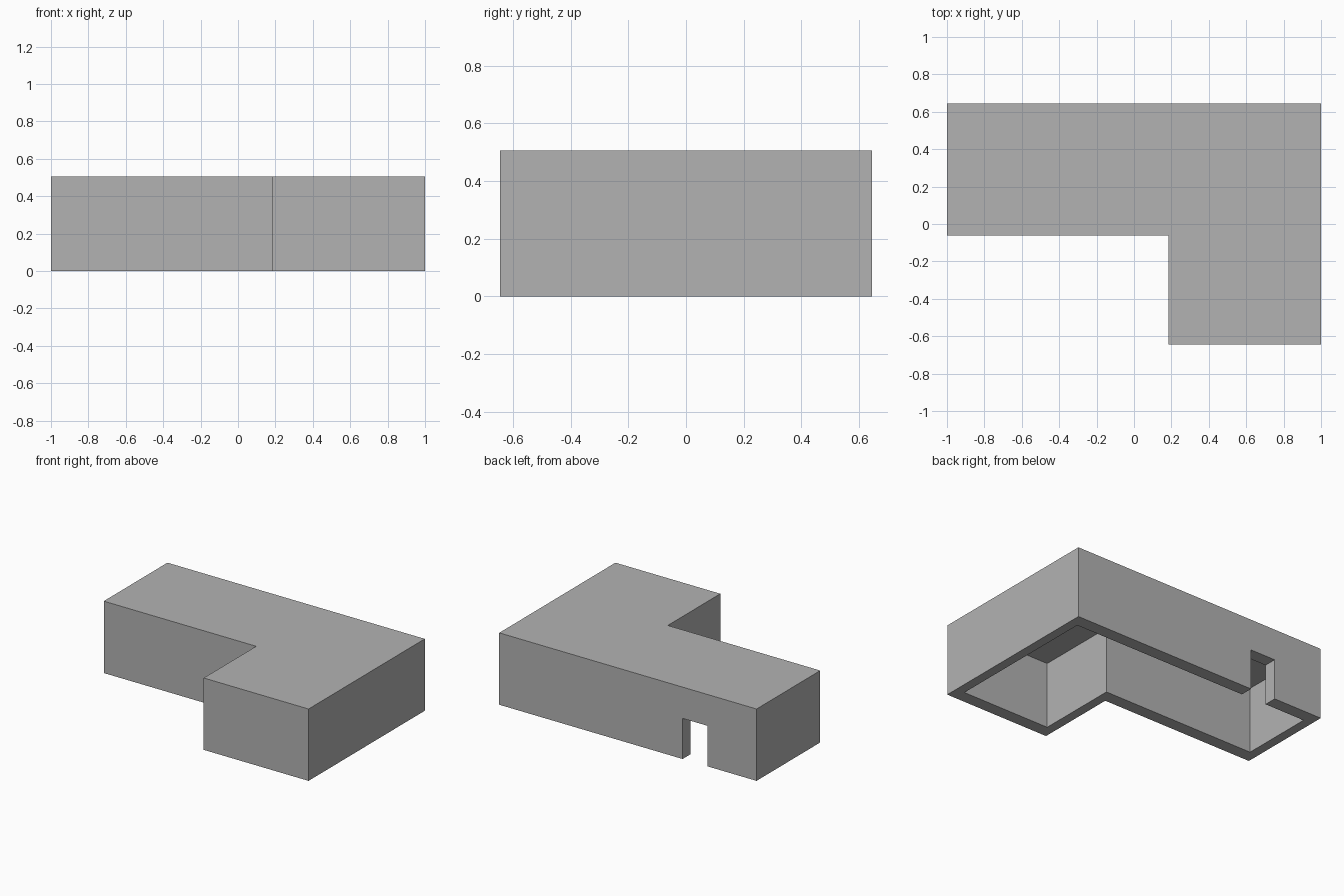
import bpy
import bmesh

cube = bpy.data.objects.get("Cube")
if cube:
    bpy.data.objects.remove(cube, do_unlink=True)

HALF_X, HALF_Y, HEIGHT = 1.0, 0.645, 0.505
NOTCH_X, NOTCH_Y = 0.185, -0.062      # inside corner of the L
WALL_X, WALL_Y, ROOF = 0.066, 0.09, 0.04
DOOR_LEFT, DOOR_RIGHT, DOOR_TOP = -0.425, -0.62, 0.285

grey = bpy.data.materials.new("plain grey")
grey.use_nodes = True
grey.diffuse_color = (0.45, 0.45, 0.45, 1)
grey.node_tree.nodes["Principled BSDF"].inputs["Base Color"].default_value = (0.45, 0.45, 0.45, 1)


def prism(name, outline, bottom, top):
    """Extrude a counter-clockwise floor outline between two heights."""
    bm = bmesh.new()
    base = bm.faces.new([bm.verts.new((x, y, bottom)) for x, y in outline])
    side = bmesh.ops.extrude_face_region(bm, geom=[base])["geom"]
    bmesh.ops.translate(bm, vec=(0, 0, top - bottom),
                        verts=[v for v in side if isinstance(v, bmesh.types.BMVert)])
    bmesh.ops.recalc_face_normals(bm, faces=bm.faces)
    mesh = bpy.data.meshes.new(name)
    bm.to_mesh(mesh)
    bm.free()
    mesh.materials.append(grey)
    obj = bpy.data.objects.new(name, mesh)
    bpy.context.collection.objects.link(obj)
    return obj


def l_outline(dx=0, dy=0):
    """L-shaped plan, inset by the wall thickness on each axis."""
    x0, x1 = -HALF_X + dx, HALF_X - dx
    y0, y1 = -HALF_Y + dy, HALF_Y - dy
    nx, ny = NOTCH_X + dx, NOTCH_Y + dy
    return [(x0, ny), (nx, ny), (nx, y0), (x1, y0), (x1, y1), (x0, y1)]


def cut(target, cutter):
    mod = target.modifiers.new(cutter.name, 'BOOLEAN')
    mod.operation = 'DIFFERENCE'
    mod.solver = 'EXACT'
    mod.object = cutter
    bpy.context.view_layer.objects.active = target
    bpy.ops.object.modifier_apply(modifier=mod.name)
    bpy.data.objects.remove(cutter, do_unlink=True)


# Solid block, hollowed from below
shell = prism("building_shell", l_outline(), 0, HEIGHT)
cut(shell, prism("room_cutter", l_outline(WALL_X, WALL_Y), -0.1, HEIGHT - ROOF))

# Doorway through the back wall
y_in, y_out = HALF_Y - WALL_Y - 0.05, HALF_Y + 0.05
cut(shell, prism("door_cutter",
                 [(DOOR_RIGHT, y_in), (DOOR_LEFT, y_in), (DOOR_LEFT, y_out), (DOOR_RIGHT, y_out)],
                 -0.1, DOOR_TOP))
